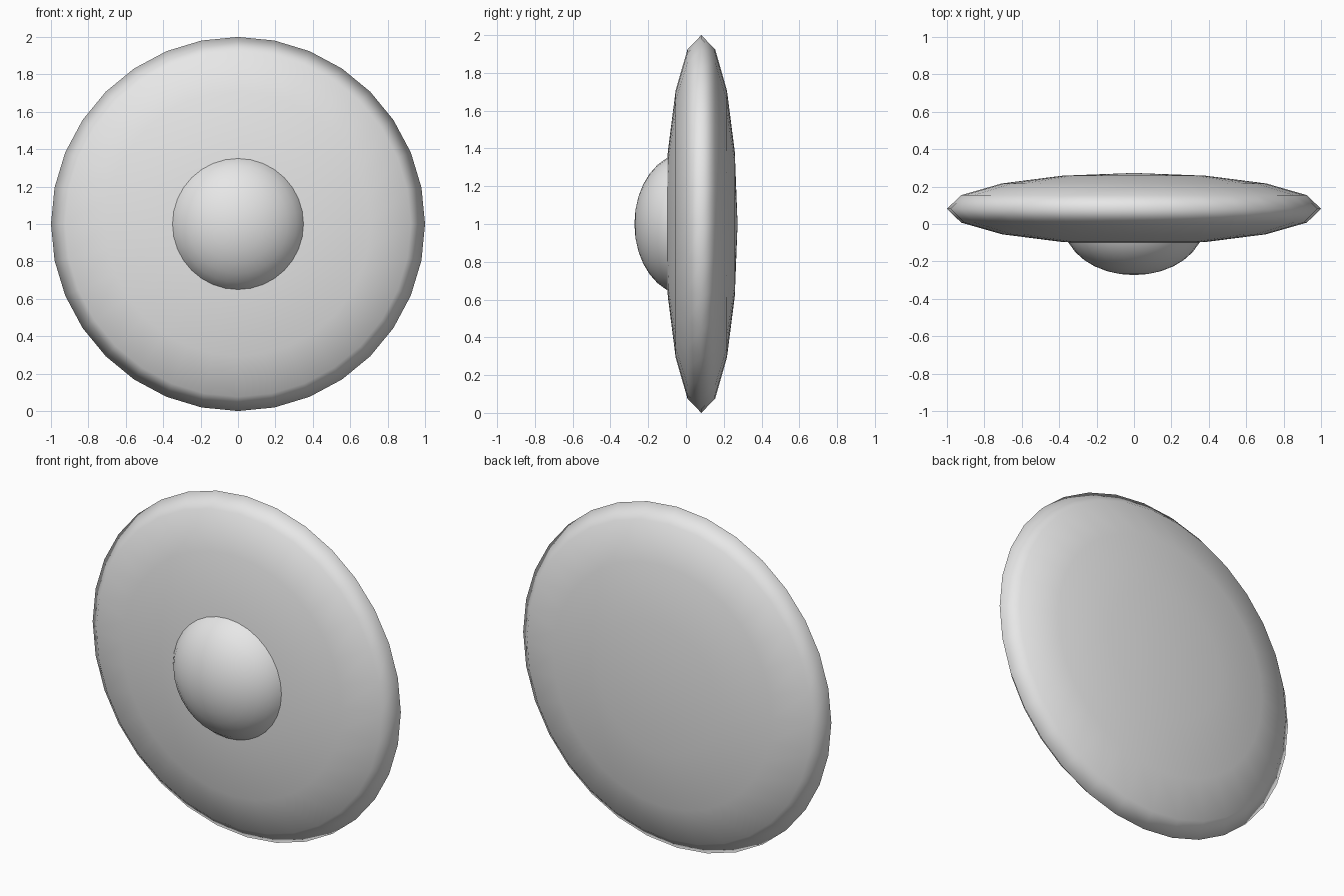
import bpy
import math

cube = bpy.data.objects.get("Cube")
if cube:
    bpy.data.objects.remove(cube, do_unlink=True)

# Single plain colour
grey = bpy.data.materials.new("light_grey")
grey.use_nodes = True
colour = (0.8, 0.8, 0.8, 1.0)
grey.diffuse_color = colour
grey.node_tree.nodes["Principled BSDF"].inputs["Base Color"].default_value = colour


def flattened_sphere(name, y, radius, depth, segments, rings):
    """Smooth sphere with its poles along y, squashed along that axis."""
    bpy.ops.mesh.primitive_uv_sphere_add(
        segments=segments, ring_count=rings, radius=1,
        location=(0, y, 1), rotation=(math.pi / 2, 0, 0))
    obj = bpy.context.object
    obj.name = name
    obj.scale = (radius, radius, depth)
    bpy.ops.object.transform_apply(location=False, rotation=True, scale=True)
    bpy.ops.object.shade_smooth()
    obj.data.materials.append(grey)
    return obj


# Wide lens-shaped disc with a pointed rim
flattened_sphere("disc", 0.081, 1.0, 0.192, 32, 8)

# Rounded boss in the middle of the front face
flattened_sphere("centre_boss", 0.0, 0.376, 0.273, 32, 16)
